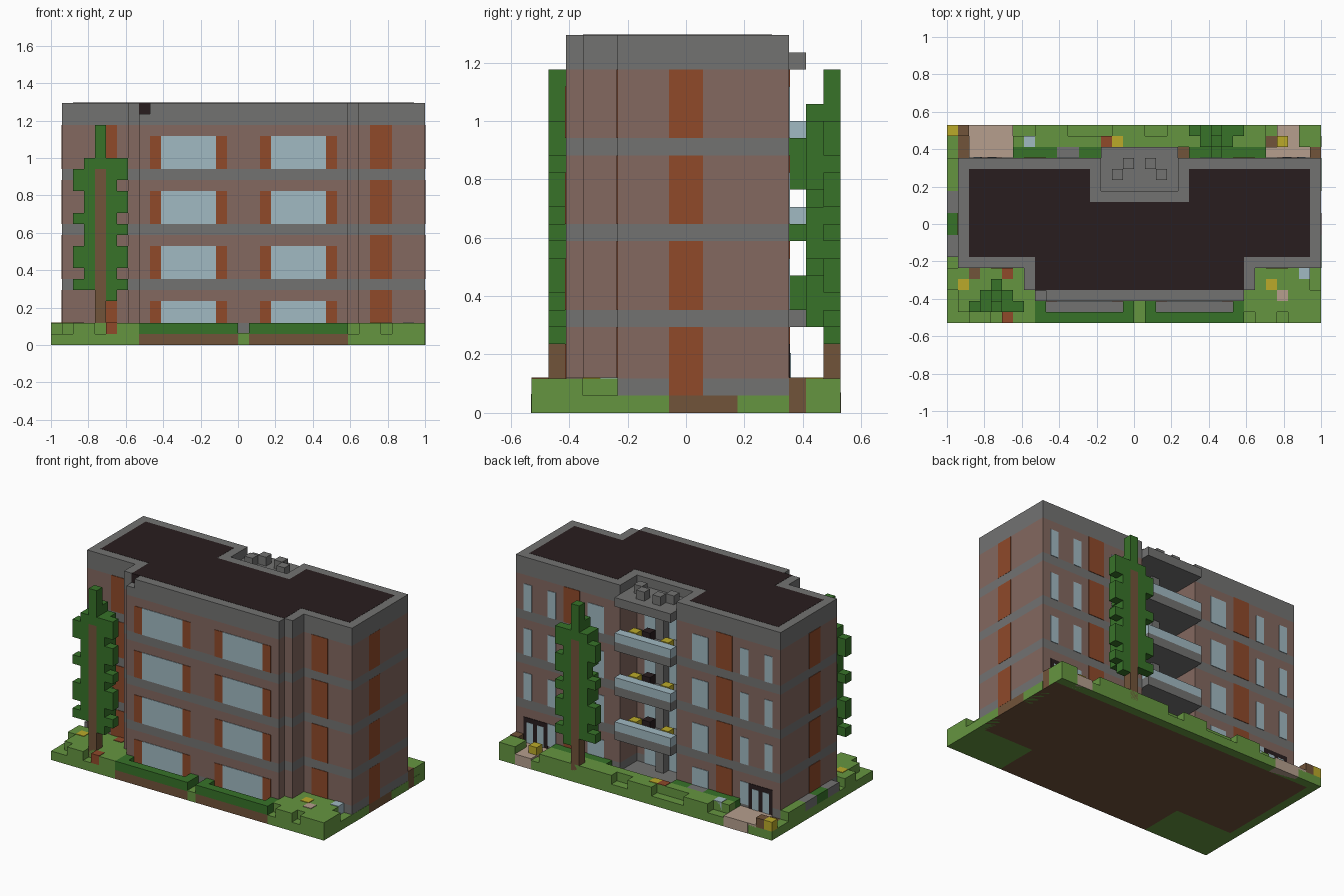
import bpy, bmesh
from mathutils import Matrix, Vector

old = bpy.data.objects.get("Cube")
if old:
    bpy.data.objects.remove(old, do_unlink=True)

U = 2 / 34                      # size of one cell
ORIGIN = Vector((-1, -9 * U, 0))
T = 0.06                        # plate thickness in cells


def material(name, rgb):
    m = bpy.data.materials.new(name)
    col = [(c / 255) ** 2.2 for c in rgb] + [1]
    m.use_nodes = True
    m.diffuse_color = col
    m.node_tree.nodes["Principled BSDF"].inputs["Base Color"].default_value = col
    return m


GRASS = material("grass green", (101, 148, 66))
LEAF = material("leaf green", (58, 114, 45))
BRICK = material("dull brick", (130, 104, 96))
GREY = material("concrete grey", (114, 114, 113))
RUST = material("rust orange", (142, 75, 46))
GLASS = material("pale glass", (160, 184, 193))
TAR = material("roof charcoal", (45, 35, 36))
PAVE = material("pink paving", (180, 157, 140))
SOIL = material("soil brown", (112, 84, 60))
YELLOW = material("flower yellow", (186, 168, 46))


def part(name, mat, boxes):
    """One object from cell boxes (x0, x1, y0, y1, z0, z1)."""
    bm = bmesh.new()
    for x0, x1, y0, y1, z0, z1 in boxes:
        mid = Vector((x0 + x1, y0 + y1, z0 + z1)) * U / 2 + ORIGIN
        size = Vector((x1 - x0, y1 - y0, z1 - z0)) * U
        bmesh.ops.create_cube(bm, size=1, matrix=Matrix.Translation(mid) @ Matrix.Diagonal(size).to_4x4())
    me = bpy.data.meshes.new(name)
    bm.to_mesh(me)
    bm.free()
    me.materials.append(mat)
    ob = bpy.data.objects.new(name, me)
    bpy.context.collection.objects.link(ob)
    return ob


def layer(rects, z0, z1):
    return [(*r, z0, z1) for r in rects]


def front(x0, x1, y, z0, z1):
    return (x0, x1, y - T, y, z0, z1)


def back(x0, x1, y, z0, z1):
    return (x0, x1, y, y + T, z0, z1)


def mirrored(spans):
    return spans + [(35 - b, 35 - a) for a, b in spans]


# Building body: brick storeys between concrete bands
REAR = [(7, 28, 3, 5), (1, 34, 5, 12), (1, 14, 12, 15), (21, 34, 12, 15)]
PLAN = [(8, 27, 2, 3)] + REAR
FLOORS = [1, 6, 11, 16]
part("brick_walls", BRICK, [b for f in FLOORS for b in layer(PLAN, max(f, 2), f + 4)])
part("concrete_bands", GREY, [b for f in FLOORS for b in layer(PLAN, f + 4, f + 5)] + layer(PLAN, 1, 2))
part("parapet", GREY, layer([(9, 27, 2, 3)] + REAR, 21, 22))

# Roof covering and the dark face behind the parapet gap
part("roof_covering", TAR, layer([(8, 27, 3, 6), (2, 33, 6, 11), (2, 13, 11, 14), (22, 33, 11, 14)], 22, 22 + T / 3)
     + [front(8, 9, 3, 21, 22)])

# Front windows with shutters
part("front_windows", GLASS, [front(x, x + 5, 2, f, f + 3) for f in FLOORS for x in (10, 20)])
part("front_shutters", RUST, [front(x, x + 1, 2, f, f + 3) for f in FLOORS for x in (9, 15, 19, 25)])

# Rust panels on all four sides
panels = []
for f in FLOORS:
    panels += [front(x, x + 2, 5, f, f + 4) for x in (4, 29)]
    panels += [back(a, b, 15, f, f + 4) for a, b in mirrored([(7, 9)])]
    panels += [(34 - T / 2, 34 + T / 3, 8, 10, f, f + 4), (1 - T, 1, 8, 10, f, f + 4)]
part("rust_panels", RUST, panels)

# Back windows
rear = []
for f in FLOORS:
    spans = [(5, 6), (10, 12)] + ([(2, 3)] if f > 1 else [])
    rear += [back(a, b, 15, max(f, 1.5), f + 3) for a, b in mirrored(spans)]
    rear += [back(a, b, 12, f, f + 3) for a, b in ((15, 17), (18, 20))]
part("back_windows", GLASS, rear)

# Entrance doors
part("door_frames", TAR, [back(a, b, 15, 1, 4) for a, b in mirrored([(2, 5)])])
part("door_glass", GLASS, [(a, b, 15, 15.1, 1, 3.5) for a, b in mirrored([(2.4, 3.2), (3.7, 4.5)])])

# Balconies in the back recess
DECKS = [5, 10, 15]
part("balcony_decks", GREY, [(14, 21, 12, 16, z, z + 1) for z in DECKS])
part("balcony_rails", GLASS, [(14, 21, 15, 16, z + 1, z + 2) for z in DECKS])
part("balcony_planters", YELLOW, [(x, x + 1, 14, 15, z + 1, z + 2.1) for z in DECKS for x in (15, 19)])
part("balcony_seats", TAR, [(18, 19, 13, 14, z + 1, z + 2) for z in DECKS])
part("balcony_columns", GREY, [(17, 18, 12, 13, 1, 20)])

# Canopy over the balconies and its vents
part("balcony_canopy", GREY, [(14, 21, 12, 16, 20, 21)])
part("roof_vents", GREY, [(x, x + 1, y, y + 1, 21, 22) for x, y in ((15, 13), (16, 14), (18, 14), (19, 13))])

# Ground slab
part("soil_base", SOIL, [(1, 34, 5, 17, 0, 1), (8, 27, 0, 5, 0, 1)])
part("lawn_base", GRASS, layer([(0, 8, 0, 5), (27, 34, 0, 5), (0, 1, 5, 18), (1, 34, 17, 18)], 0, 1)
     + [(33, 34 + T / 3, a, b, 0, 1) for a, b in ((5, 8), (12, 15), (16, 17))]
     + [(17, 18, -T / 3, 2, 0, 1.1)])

# Raised grass at the corners and along the back
part("raised_grass", GRASS, layer([
    (1, 8, 1, 5), (2, 4, 0, 1), (6, 8, 0, 1), (27, 33, 1, 5), (28, 30, 0, 1), (31, 34, 0, 3),
    (6, 13, 16, 17), (8, 11, 17, 18), (13, 22, 16, 17), (15, 18, 17, 18), (20, 29, 17, 18),
    (22, 29, 16, 17), (32, 34, 16, 18), (0, 1, 3, 5), (0, 1, 12, 15)], 1, 2))

# Hedges
part("hedges", LEAF, layer([
    (8, 17, 0, 1), (18, 27, 0, 1), (8, 9, 1, 2), (16, 17, 1, 2), (18, 19, 1, 2), (26, 27, 1, 2),
    (6, 10, 15, 16), (12, 14, 15, 16), (22, 29, 15, 16), (0, 1, 8, 10)], 1, 2))

# Paving
part("entrance_paving", PAVE, layer([(2, 6, 15, 18), (29, 33, 15, 16), (30, 32, 16, 18)], 0.9, 1.2)
     + [(3, 6, 17, 18 + T / 3, 0, 1.2), (30, 32, 17, 18 + T / 3, 0, 1.2)])
part("concrete_paving", GREY, layer([(9, 16, 1, 2), (19, 26, 1, 2), (14, 21, 12, 16)], 1, 1.1)
     + layer([(10, 12, 15, 16), (0, 1, 6, 8), (0, 1, 10, 12)], 1, 2))


# Flowers and shrubs, one cell each
def shrubs(name, mat, spots):
    part(name, mat, [(x, x + 1, y, y + 1, 1, 2 + T) for x, y in spots])


shrubs("yellow_flowers", YELLOW, [(0, 17), (1, 3), (29, 3), (15, 16), (30, 16)])
shrubs("red_flowers", RUST, [(5, 4), (5, 0), (14, 16)])
shrubs("pale_flowers", GLASS, [(7, 16), (32, 4)])
shrubs("pink_flowers", PAVE, [(30, 2)])
shrubs("brown_shrubs", SOIL, [(1, 17), (2, 4), (33, 15)])


# Trees: trunk on the outside, ragged foliage on its sides and behind
def tree(name, x, y, inward):
    def cell(dx, dy, z0, z1):
        yy = y + dy * inward
        return (x + dx, x + dx + 1, yy, yy + 1, z0, z1)

    part(name + "_trunk", SOIL, [cell(0, 0, 1, 16)])
    leaves = [cell(0, 0, 16, 20), cell(-1, 0, 5, 17), cell(1, 0, 4, 17), cell(0, 1, 5, 18)]
    leaves += [cell(-2, 0, a, b) for a, b in ((5, 6), (7, 9), (11, 12), (14, 16))]
    leaves += [cell(2, 0, a, b) for a, b in ((5, 6), (7, 9), (10, 11), (12, 14), (15, 17))]
    leaves += [cell(s, 1, a, b) for s in (-1, 1) for a, b in ((5, 8), (9, 12), (13, 17))]
    leaves += [cell(0, 2, a, b) for a, b in ((6, 8), (10, 11), (13, 16))]
    part(name + "_foliage", LEAF, leaves)


tree("front_tree", 4, 1, 1)
tree("back_tree", 24, 17, -1)
